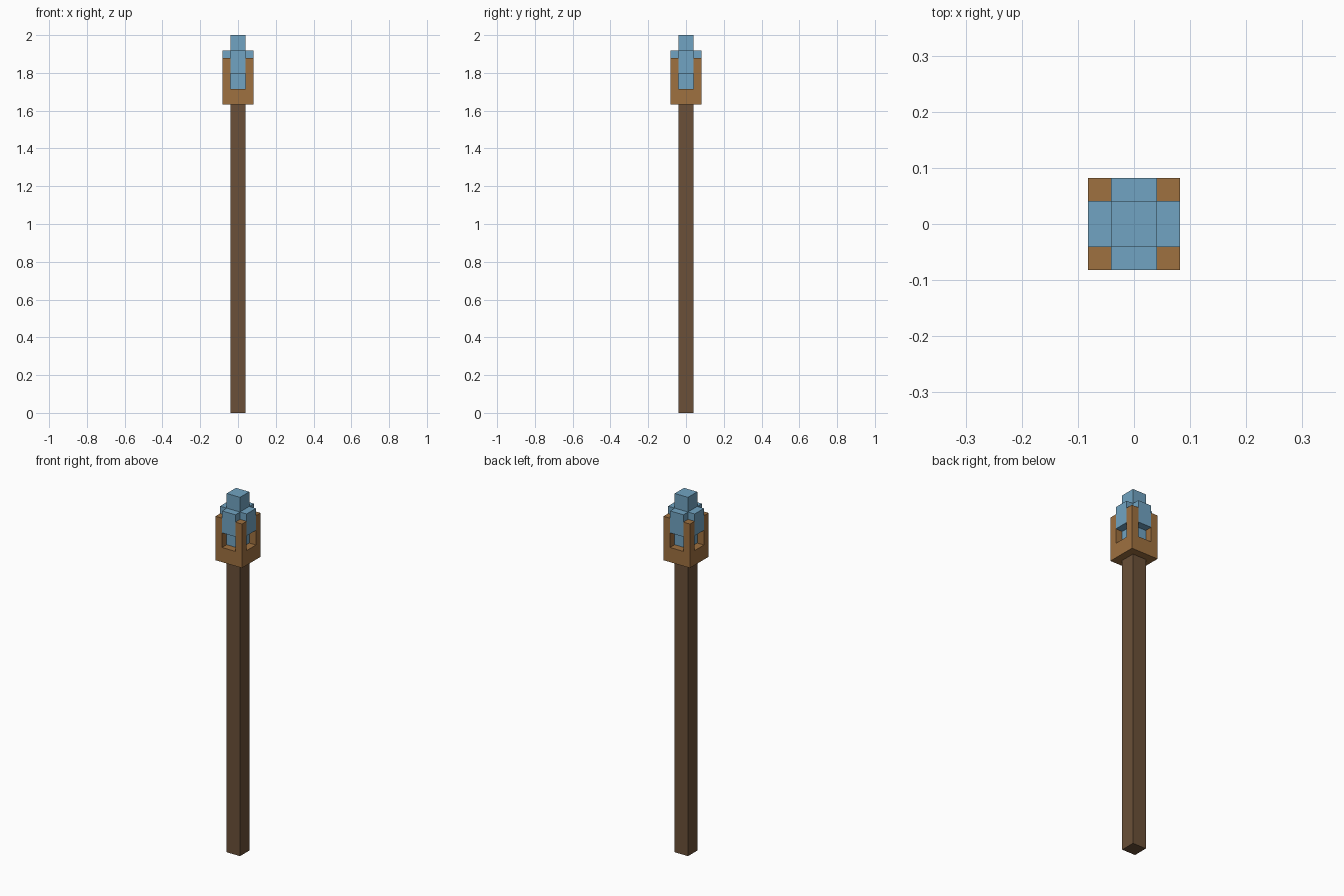
import bpy
import bmesh
from mathutils import Matrix, Vector

default = bpy.data.objects.get("Cube")
if default:
    bpy.data.objects.remove(default, do_unlink=True)

U = 2 / 49  # one block unit


def material(name, rgb):
    mat = bpy.data.materials.new(name)
    mat.use_nodes = True
    color = (*rgb, 1)
    mat.diffuse_color = color
    mat.node_tree.nodes["Principled BSDF"].inputs["Base Color"].default_value = color
    return mat


def box(name, mat, x, y, z):
    """Flat-sided box spanning the given (low, high) block ranges."""
    spans = (x, y, z)
    size = Vector([(hi - lo) * U for lo, hi in spans])
    centre = Vector([(hi + lo) / 2 * U for lo, hi in spans])
    mesh = bpy.data.meshes.new(name)
    bm = bmesh.new()
    bmesh.ops.create_cube(bm, size=1, matrix=Matrix.Diagonal((*size, 1)))
    bm.to_mesh(mesh)
    bm.free()
    mesh.materials.append(mat)
    obj = bpy.data.objects.new(name, mesh)
    obj.location = centre
    bpy.context.collection.objects.link(obj)
    return obj


dark_wood = material("dark wood", (0.147, 0.081, 0.040))
light_wood = material("light wood", (0.345, 0.164, 0.051))
blue_crystal = material("blue crystal", (0.165, 0.371, 0.539))

# Shaft and the socket that sits on it
box("shaft", dark_wood, (-1, 1), (-1, 1), (0, 40))
box("socket_base", light_wood, (-2, 2), (-2, 2), (40, 42))

# Four corner posts of the socket
sides = {"right": (-2, -1), "left": (1, 2)}
depths = {"front": (-2, -1), "back": (1, 2)}
for side, x in sides.items():
    for depth, y in depths.items():
        box(f"{depth}_{side}_post", light_wood, x, y, (42, 46))

# Crystal core with one raised block on each side
box("crystal_core", blue_crystal, (-1, 1), (-1, 1), (42, 49))
for side, x in sides.items():
    box(f"{side}_crystal", blue_crystal, x, (-1, 1), (44, 47))
for depth, y in depths.items():
    box(f"{depth}_crystal", blue_crystal, (-1, 1), y, (44, 47))
